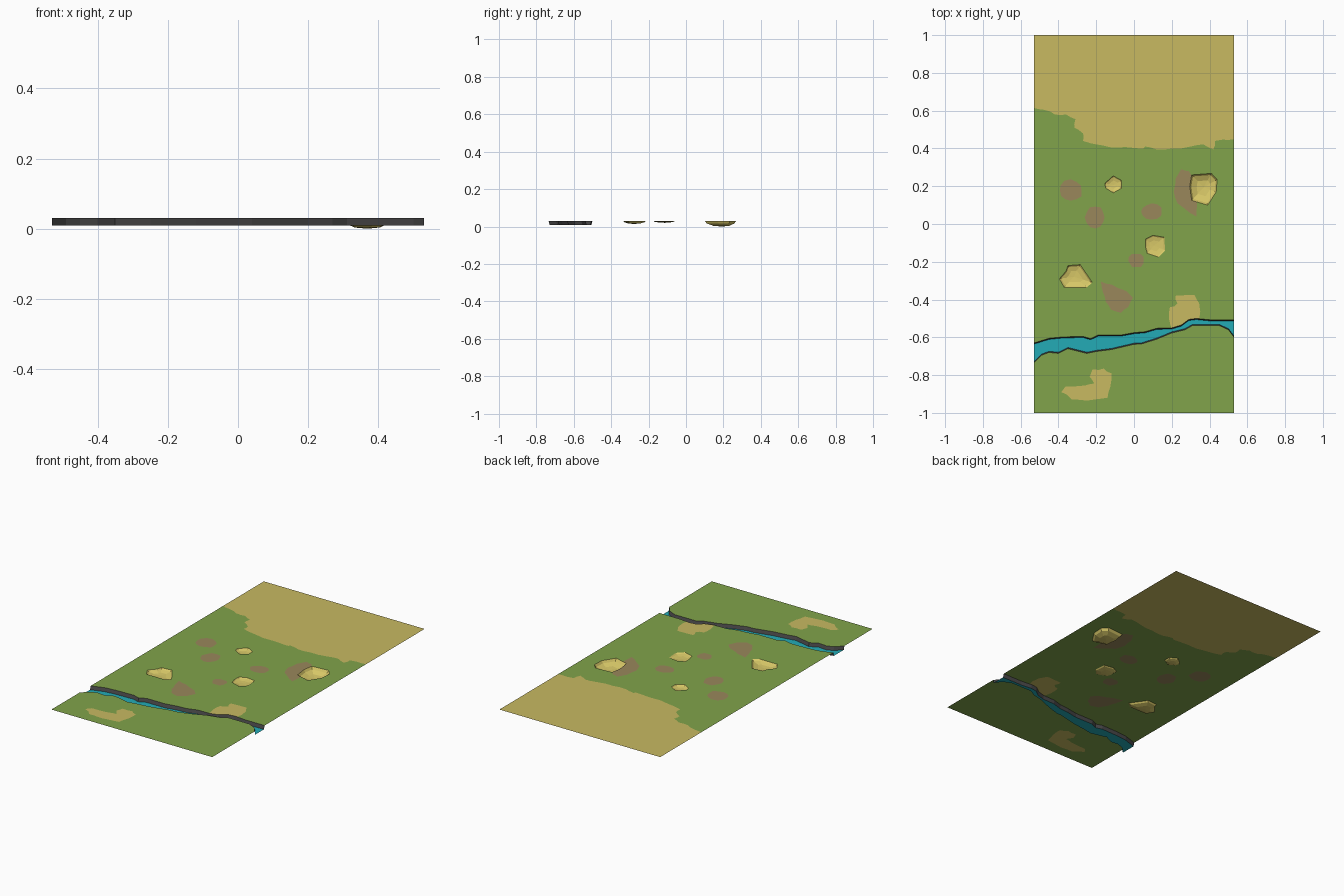
import bpy, bmesh, math, random
from mathutils import Vector
from mathutils.geometry import delaunay_2d_cdt

if "Cube" in bpy.data.objects:
    bpy.data.objects.remove(bpy.data.objects["Cube"])

random.seed(4)
TOP, WATER_Z, W, L = 0.03, 0.009, 0.53, 1.0


def material(name, rgb):
    m = bpy.data.materials.new(name)
    m.diffuse_color = (*rgb, 1)
    m.use_nodes = True
    m.node_tree.nodes["Principled BSDF"].inputs["Base Color"].default_value = m.diffuse_color
    return m


GRASS = material("grass green", (0.22, 0.37, 0.07))
SAND = material("sand", (0.58, 0.49, 0.12))
DIRT = material("brown dirt", (0.32, 0.245, 0.105))
PIT = material("pale yellow earth", (0.70, 0.59, 0.14))
WATER = material("teal water", (0.017, 0.41, 0.47))
ROCK = material("dark grey bank", (0.07, 0.068, 0.07))


def add_mesh(name, verts, faces, mats, ids=None):
    me = bpy.data.meshes.new(name)
    me.from_pydata(verts, [], faces)
    for m in mats:
        me.materials.append(m)
    if ids:
        for p, i in zip(me.polygons, ids):
            p.material_index = i
    ob = bpy.data.objects.new(name, me)
    bpy.context.collection.objects.link(ob)
    return ob


def ragged(pts, amount=0.006):
    """Add a jittered midpoint to every edge."""
    out = []
    for a, b in zip(pts, pts[1:] + pts[:1]):
        out += [a, ((a[0] + b[0]) / 2 + random.uniform(-amount, amount),
                    (a[1] + b[1]) / 2 + random.uniform(-amount, amount))]
    return out


def blob(cx, cy, rx, ry, n=12):
    return [(cx + rx * math.cos(t) * k, cy + ry * math.sin(t) * k)
            for t, k in ((2 * math.pi * i / n, random.uniform(0.9, 1.08)) for i in range(n))]


def ccw(p):
    area = sum(a[0] * b[1] - b[0] * a[1] for a, b in zip(p, p[1:] + p[:1]))
    return p if area > 0 else p[::-1]


# River banks
north = [(-.53, -.63), (-.45, -.605), (-.38, -.598), (-.27, -.595), (-.23, -.607), (-.19, -.588),
         (-.07, -.588), (0, -.575), (.06, -.57), (.12, -.552), (.2, -.55), (.25, -.535),
         (.29, -.505), (.33, -.5), (.4, -.507), (.53, -.507)]
south = [(-.53, -.735), (-.49, -.695), (-.45, -.68), (-.4, -.685), (-.35, -.66), (-.25, -.685),
         (-.2, -.675), (-.12, -.665), (0, -.637), (.04, -.635), (.12, -.61), (.2, -.577),
         (.27, -.56), (.31, -.537), (.45, -.537), (.5, -.56), (.53, -.60)]

# Pits: name, floor height, rim outline
pits = [
    ("large_pit", 0.0, [(.305, .26), (.41, .268), (.44, .235), (.435, .17), (.39, .1), (.305, .125), (.295, .2)]),
    ("medium_pit", 0.014, [(-.35, -.22), (-.285, -.215), (-.22, -.31), (-.25, -.335), (-.37, -.335),
                           (-.395, -.29), (-.36, -.25)]),
    ("small_pit", 0.02, [(.06, -.08), (.1, -.06), (.16, -.07), (.165, -.14), (.13, -.175), (.07, -.155), (.06, -.12)]),
    ("tiny_pit", 0.02, [(-.155, .215), (-.11, .255), (-.065, .23), (-.065, .19), (-.11, .165), (-.15, .19)]),
]

# Painted ground regions
sand_field = [(-.6, 1.1), (-.6, .62), (-.53, .615), (-.48, .605), (-.42, .58), (-.36, .58), (-.31, .555),
              (-.315, .51), (-.27, .48), (-.27, .44), (-.19, .42), (-.12, .405), (.03, .4), (.06, .41),
              (.12, .395), (.2, .4), (.3, .41), (.37, .42), (.42, .395), (.43, .44), (.5, .445), (.6, .46), (.6, 1.1)]
sand_bank = [(.19, -.44), (.23, -.42), (.22, -.38), (.32, -.375), (.345, -.42), (.345, -.504),
             (.3, -.53), (.2, -.56), (.185, -.5)]
sand_hook = [(-.22, -.77), (-.16, -.765), (-.12, -.79), (-.125, -.86), (-.14, -.92), (-.25, -.935),
             (-.33, -.93), (-.385, -.89), (-.36, -.86), (-.26, -.855), (-.21, -.845), (-.235, -.81)]
dirt_by_pit = [(.22, .24), (.25, .29), (.29, .28), (.34, .2), (.33, .04), (.27, .08), (.23, .11), (.21, .17)]
dirt_wedge = [(-.175, -.305), (-.12, -.32), (-.04, -.355), (-.005, -.39), (-.03, -.44), (-.07, -.47),
              (-.12, -.455), (-.15, -.41), (-.165, -.36)]
sands = [ragged(p) for p in (sand_field, sand_bank, sand_hook)]
dirts = [ragged(dirt_by_pit, .003), ragged(dirt_wedge, .003), blob(-.335, .177, .063, .057),
         blob(-.205, .035, .053, .057), blob(.095, .065, .055, .042), blob(.012, -.193, .042, .038)]

# Ground sheet: partition the rectangle by all regions, leaving river and pits open
outline = [(-W, -L), (W, -L), (W, L), (-W, L)]
regions = [(outline, "land"), (north + south[::-1], "hole")]
regions += [(p, "hole") for _, _, p in pits]
regions += [(p, "sand") for p in sands] + [(p, "dirt") for p in dirts]
coords, loops = [], []
for poly, _ in regions:
    poly = ccw(poly)
    loops.append(list(range(len(coords), len(coords) + len(poly))))
    coords += [Vector(p) for p in poly]
vs, _, fs, _, _, origin = delaunay_2d_cdt(coords, [], loops, 1, 1e-5)
faces, ids = [], []
for f, src in zip(fs, origin):
    kinds = {regions[i][1] for i in src}
    if "land" in kinds and "hole" not in kinds:
        faces.append(list(f))
        ids.append(2 if "dirt" in kinds else 1 if "sand" in kinds else 0)
ground = add_mesh("ground", [(v.x, v.y, TOP) for v in vs], faces, [GRASS, SAND, DIRT], ids)
bm = bmesh.new()
bm.from_mesh(ground.data)
bmesh.ops.delete(bm, geom=[v for v in bm.verts if not v.link_faces], context='VERTS')
bm.to_mesh(ground.data)
bm.free()

# Pits: faceted bowls below the rim
for name, floor, rim in pits:
    n = len(rim)
    cx, cy = sum(p[0] for p in rim) / n, sum(p[1] for p in rim) / n
    verts = []
    for scale, depth in ((1, 0), (0.88, 0.45), (0.5, 0.88)):
        for x, y in rim:
            verts.append((cx + (x - cx) * scale, cy + (y - cy) * scale, TOP + (floor - TOP) * depth))
    verts.append((cx, cy, floor))
    quads = [(r * n + i, r * n + n + i, r * n + n + (i + 1) % n, r * n + (i + 1) % n)
             for r in (0, 1) for i in range(n)]
    quads += [(2 * n + i, 3 * n, 2 * n + (i + 1) % n) for i in range(n)]
    add_mesh(name, verts, quads, [PIT])

# River banks: walls leaning slightly inwards, and the water between their feet
LEAN = 0.006
for name, line, s in (("north_bank", north, -1), ("south_bank", south, 1)):
    n = len(line)
    verts = [(x, y, TOP) for x, y in line] + [(x, y + s * LEAN, WATER_Z) for x, y in line]
    quads = [(i, i + n, i + n + 1, i + 1) if s < 0 else (i, i + 1, i + n + 1, i + n) for i in range(n - 1)]
    add_mesh(name, verts, quads, [ROCK])
edge = [(x, y + LEAN, WATER_Z) for x, y in south] + [(x, y - LEAN, WATER_Z) for x, y in north[::-1]]
add_mesh("river_water", edge, [list(range(len(edge)))], [WATER])
